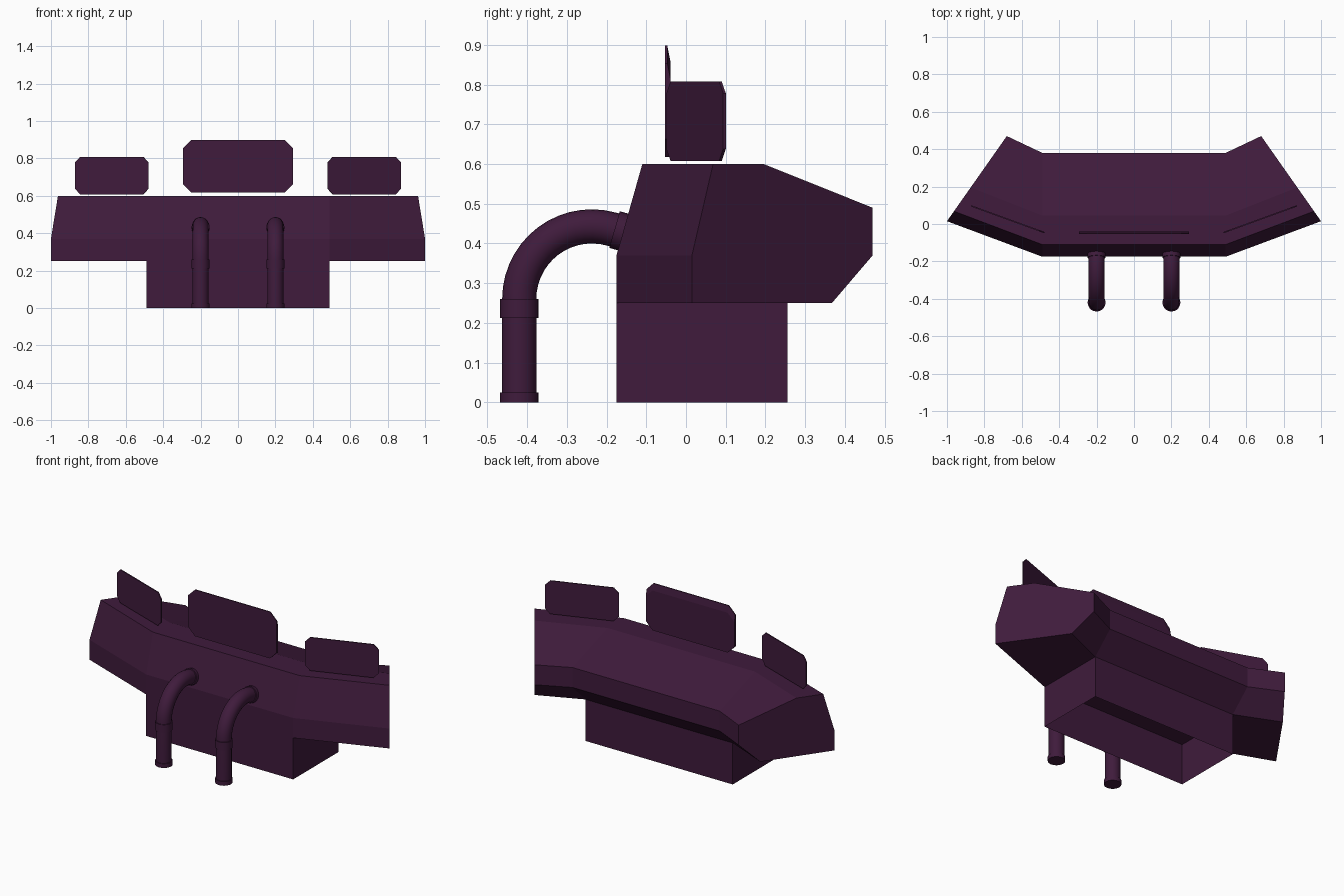
import bpy, bmesh, math
from mathutils import Vector, Matrix

if "Cube" in bpy.data.objects:
    bpy.data.objects.remove(bpy.data.objects["Cube"])

mat = bpy.data.materials.new("dark_purple")
mat.diffuse_color = (0.05, 0.011, 0.045, 1)
mat.use_nodes = True
mat.node_tree.nodes["Principled BSDF"].inputs["Base Color"].default_value = mat.diffuse_color


def finish(name, bm, smooth=False):
    bmesh.ops.recalc_face_normals(bm, faces=bm.faces)
    me = bpy.data.meshes.new(name)
    bm.to_mesh(me)
    bm.free()
    ob = bpy.data.objects.new(name, me)
    bpy.context.collection.objects.link(ob)
    me.materials.append(mat)
    if smooth:
        bpy.ops.object.select_all(action='DESELECT')
        bpy.context.view_layer.objects.active = ob
        ob.select_set(True)
        bpy.ops.object.shade_smooth_by_angle(angle=math.radians(35))
    return ob


def loft(bm, rings, caps=True):
    loops = [[bm.verts.new(p) for p in r] for r in rings]
    n = len(loops[0])
    for a, b in zip(loops, loops[1:]):
        for i in range(n):
            j = (i + 1) % n
            bm.faces.new((a[i], a[j], b[j], b[i]))
    if caps:
        bm.faces.new(loops[0][::-1])
        bm.faces.new(loops[-1])


# Console body: one depth/height profile swept over two angled wings
profile = [(0, .25), (0, .37), (.065, .6), (.22, .6), (.555, .49), (.555, .37), (.43, .25)]
tx, ty = -.32 / .555, .455 / .555


def wing_ring(s):
    return [(s * (1 + tx * d), .015 + ty * d, z) for d, z in profile]


def mid_ring(s):
    return [(s * .49, -.175 + d, z) for d, z in profile]


bm = bmesh.new()
loft(bm, [wing_ring(-1), mid_ring(-1), mid_ring(1), wing_ring(1)])
finish("console_body", bm)

# Pedestal, open underneath
bm = bmesh.new()
loft(bm, [[(x, y, z) for x, y in ((-.49, -.175), (.49, -.175), (.49, .255), (-.49, .255))]
          for z in (0, .25)], caps=False)
finish("pedestal", bm)


# Display screens with clipped corners
def screen(name, w, h, c, loc, angle, depths):
    def ring(y, drop):
        a, t = w / 2, h - drop
        pts = [(-a + c, 0), (a - c, 0), (a, c), (a, t - c), (a - c, t), (-a + c, t), (-a, t - c), (-a, c)]
        return [(x, y, z) for x, z in pts]
    bm = bmesh.new()
    loft(bm, [ring(y, d) for y, d in depths])
    bm.transform(Matrix.Translation(loc) @ Matrix.Rotation(angle, 4, 'Z'))
    finish(name, bm)


screen("centre_screen", .59, .28, .045, (0, -.053, .618), 0, [(0, 0), (.006, 0), (.014, .04)])
for s, side in ((-1, "left"), (1, "right")):
    screen(side + "_screen", .418, .2, .03, (s * .675, .025, .608), s * math.radians(20),
           [(-.003, 0), (.004, 0)])


# Bent pipes with collars
def tube(bm, path, r, n=20):
    rings = []
    for i, p in enumerate(path):
        d = (path[min(i + 1, len(path) - 1)] - path[max(i - 1, 0)]).normalized()
        u = Vector((1, 0, 0))
        v = d.cross(u)
        rings.append([p + r * (math.cos(k * math.tau / n) * u + math.sin(k * math.tau / n) * v)
                      for k in range(n)])
    loft(bm, rings)


for s, side in ((-1, "left"), (1, "right")):
    def P(y, z):
        return Vector((s * .2, y, z))
    R = .183
    arc = [math.radians(180 - 106 * i / 14) for i in range(15)]
    path = [P(-.42, 0)] + [P(-.237 + R * math.cos(a), .26 + R * math.sin(a)) for a in arc] + [P(-.13, .42)]
    bm = bmesh.new()
    tube(bm, path, .043)
    for a, b in ((P(-.42, 0), P(-.42, .025)), (P(-.42, .212), P(-.42, .26)),
                 (P(-.18, .435), P(-.14, .4235))):
        tube(bm, [a, b], .048)
    finish(side + "_pipe", bm, smooth=True)
